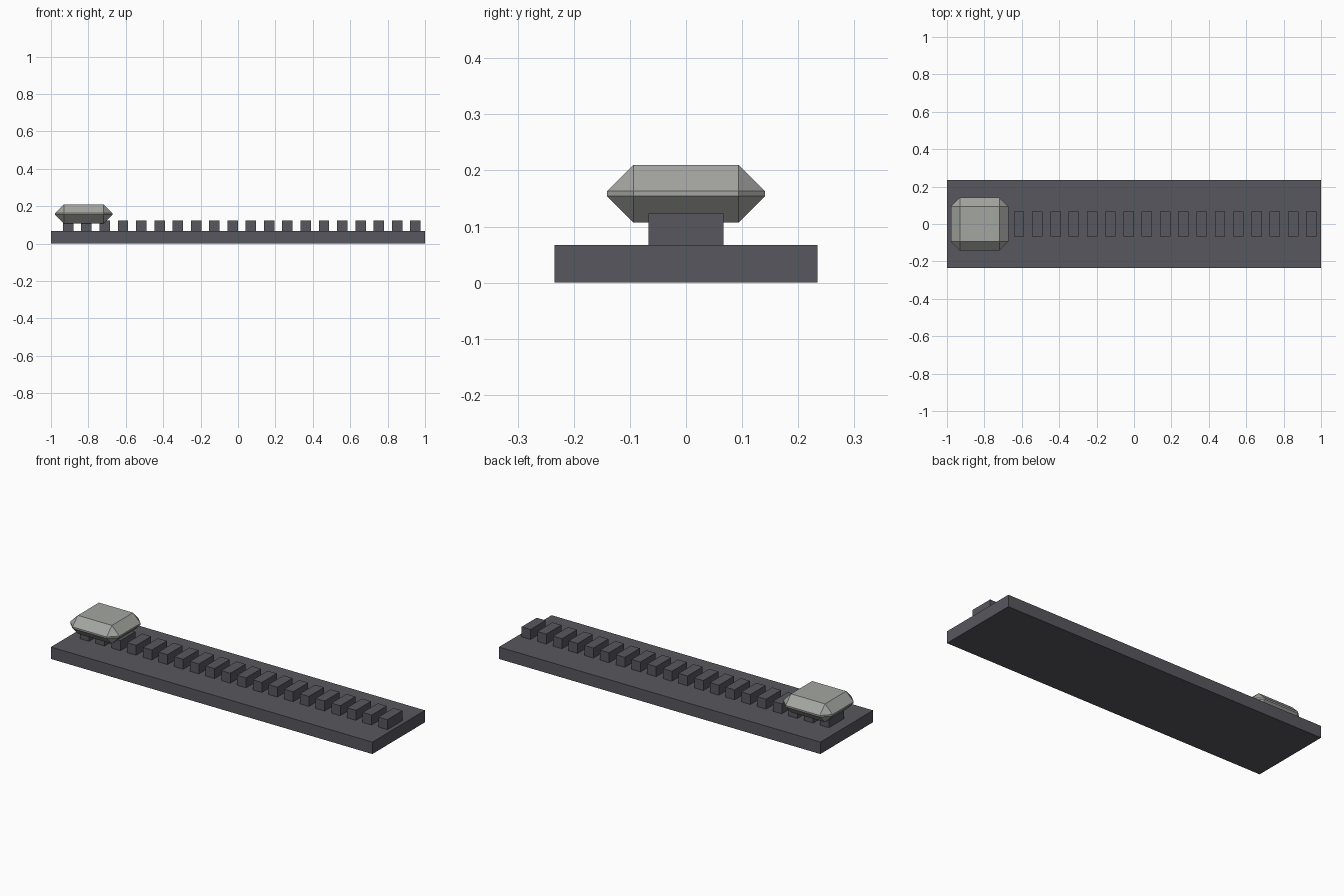
import bpy
import bmesh
from mathutils import Matrix, Vector

cube = bpy.data.objects.get("Cube")
if cube:
    bpy.data.objects.remove(cube, do_unlink=True)


def material(name, rgb):
    mat = bpy.data.materials.new(name)
    mat.use_nodes = True
    color = (*rgb, 1.0)
    mat.diffuse_color = color
    mat.node_tree.nodes["Principled BSDF"].inputs["Base Color"].default_value = color
    return mat


def box(name, low, high, mat, chamfer=0.0):
    """Flat-shaded box between two corners, with optionally chamfered edges."""
    low, high = Vector(low), Vector(high)
    bm = bmesh.new()
    bmesh.ops.create_cube(bm, size=1.0, matrix=Matrix.Diagonal((*(high - low), 1.0)))
    if chamfer:
        bmesh.ops.bevel(bm, geom=bm.edges[:], offset=chamfer, offset_type='OFFSET',
                        segments=1, affect='EDGES')
    mesh = bpy.data.meshes.new(name)
    bm.to_mesh(mesh)
    bm.free()
    mesh.materials.append(mat)
    obj = bpy.data.objects.new(name, mesh)
    obj.location = (low + high) / 2
    bpy.context.collection.objects.link(obj)
    return obj


dark = material("dark slate", (0.095, 0.095, 0.112))
pale = material("pale stone grey", (0.37, 0.38, 0.355))

# Base slab
base_top = 0.067
box("base_plate", (-1, -0.234, 0), (1, 0.234, base_top), dark)

# Row of rail teeth, starting under the slider
tooth = box("rail_teeth", (-0.936, -0.067, base_top), (-0.88, 0.067, 0.123), dark)
row = tooth.modifiers.new("row", 'ARRAY')
row.count = 20
row.use_relative_offset = False
row.use_constant_offset = True
row.constant_offset_displace = (0.0977, 0, 0)

# Chamfered slider knob resting on the teeth at one end
box("slider_knob", (-0.978, -0.141, 0.107), (-0.672, 0.141, 0.21), pale, chamfer=0.047)
